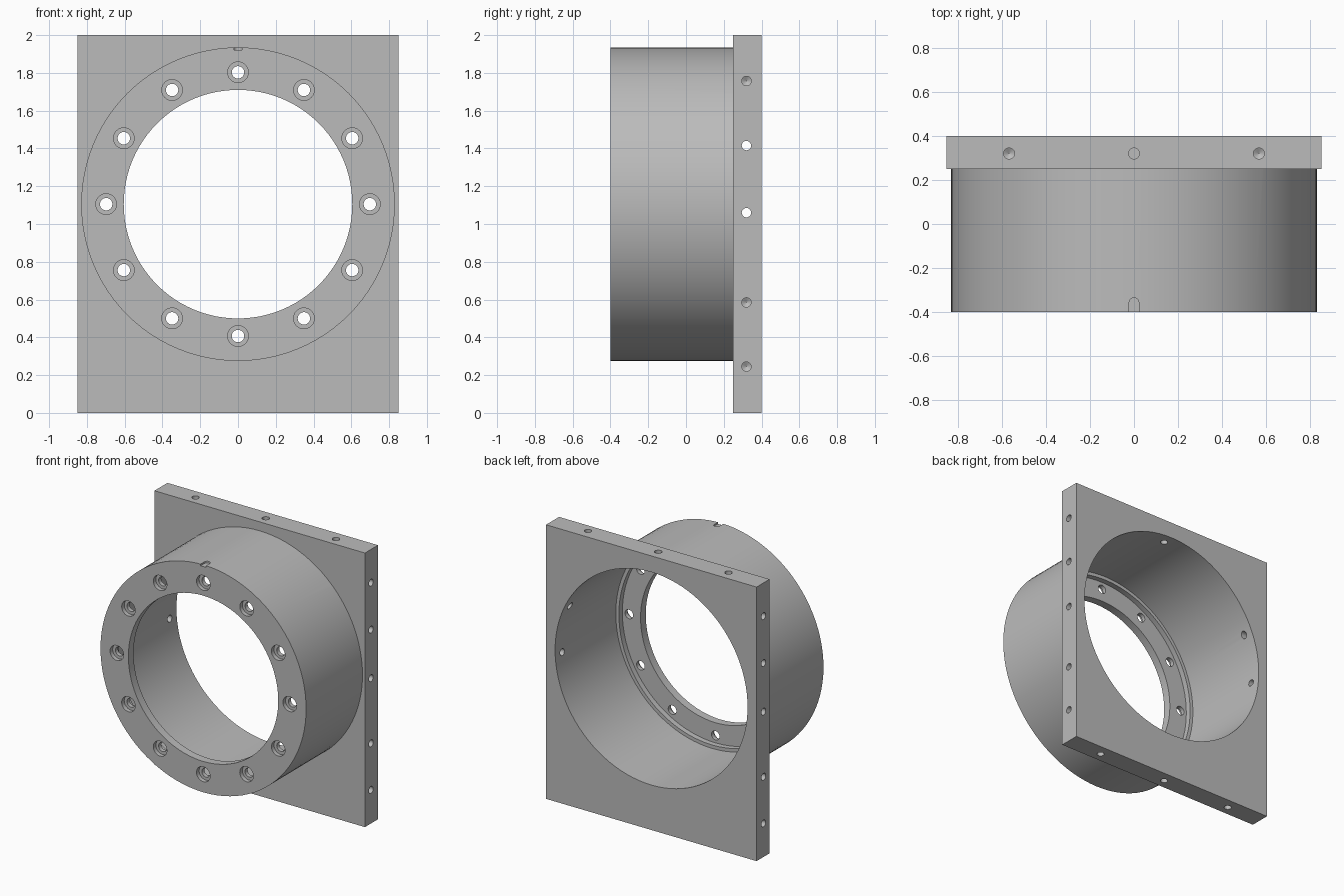
import bpy, bmesh
from math import pi, cos, sin, radians
from mathutils import Matrix, Vector

cube = bpy.data.objects.get("Cube")
if cube:
    bpy.data.objects.remove(cube)

# One grey metal for the whole housing
metal = bpy.data.materials.new("grey metal")
metal.use_nodes = True
grey = (0.5, 0.5, 0.5, 1)
metal.diffuse_color = grey
metal.node_tree.nodes["Principled BSDF"].inputs["Base Color"].default_value = grey

AXIS_Z = 1.105      # height of the barrel axis
HOLE_Y = 0.32       # depth of the edge holes in the plate


def lathe(bm, profile, origin, direction, segments):
    """Closed solid turned from (radius, distance) pairs along a direction."""
    turn = Vector(direction).to_track_quat('Z', 'Y').to_matrix().to_4x4()
    place = Matrix.Translation(origin) @ turn
    rings = [[bm.verts.new(place @ Vector((r * cos(2 * pi * i / segments),
                                           r * sin(2 * pi * i / segments), d)))
              for i in range(segments)] for r, d in profile]
    for a, b in zip(rings, rings[1:]):
        for i in range(segments):
            j = (i + 1) % segments
            bm.faces.new((a[i], a[j], b[j], b[i]))
    bm.faces.new(rings[0][::-1])
    bm.faces.new(rings[-1])


def make_object(name, bm):
    bmesh.ops.recalc_face_normals(bm, faces=bm.faces)
    mesh = bpy.data.meshes.new(name)
    bm.to_mesh(mesh)
    bm.free()
    mesh.materials.append(metal)
    obj = bpy.data.objects.new(name, mesh)
    bpy.context.collection.objects.link(obj)
    return obj


def combine(target, tool, operation):
    """Apply a boolean and discard the tool."""
    tool.hide_render = True
    mod = target.modifiers.new("cut", 'BOOLEAN')
    mod.operation, mod.object, mod.solver = operation, tool, 'EXACT'
    bpy.context.view_layer.objects.active = target
    bpy.ops.object.modifier_apply(modifier=mod.name)
    bpy.data.objects.remove(tool)


# Square mounting plate
bm = bmesh.new()
bmesh.ops.create_cube(bm, size=1, matrix=Matrix.Translation((0, 0.325, 1))
                      @ Matrix.Diagonal((1.7, 0.15, 2, 1)))
housing = make_object("flanged_housing", bm)

# Barrel standing forward of the plate
bm = bmesh.new()
lathe(bm, [(0.83, 0), (0.83, 0.7)], (0, -0.4, AXIS_Z), (0, 1, 0), 96)
combine(housing, make_object("barrel", bm), 'UNION')

# Stepped bore leaving a thin front flange
bm = bmesh.new()
lathe(bm, [(0.605, -0.1), (0.605, 0.06), (0.752, 0.06), (0.752, 0.1),
           (0.777, 0.1), (0.777, 0.9)], (0, -0.4, AXIS_Z), (0, 1, 0), 96)
combine(housing, make_object("bore_cutter", bm), 'DIFFERENCE')

# Counterbored bolt holes in the flange
bm = bmesh.new()
for k in range(12):
    a = radians(30 * k)
    lathe(bm, [(0.055, -0.05), (0.055, 0.03), (0.033, 0.03), (0.033, 0.08)],
          (0.698 * cos(a), -0.4, AXIS_Z + 0.698 * sin(a)), (0, 1, 0), 24)

# Drilled holes around the edges of the plate
drill = [(0.025, -0.05), (0.025, 0.2), (0.001, 0.214)]
for side in (-1, 1):
    for z in (0.245, 0.585, 1.06, 1.415, 1.757):
        lathe(bm, drill, (0.85 * side, HOLE_Y, z), (-side, 0, 0), 20)
for x in (-0.567, 0, 0.567):
    lathe(bm, drill, (x, HOLE_Y, 2), (0, 0, -1), 20)
    lathe(bm, drill, (x, HOLE_Y, 0), (0, 0, 1), 20)

# Round-ended index slot on top of the barrel
outline = [(-0.022, -0.45), (0.022, -0.45)]
outline += [(0.022 * cos(pi * i / 10), -0.357 + 0.022 * sin(pi * i / 10))
            for i in range(11)]
base = bm.faces.new([bm.verts.new((x, y, 1.922)) for x, y in outline])
lifted = bmesh.ops.extrude_face_region(bm, geom=[base], use_keep_orig=True)
bmesh.ops.translate(bm, vec=(0, 0, 0.05),
                    verts=[v for v in lifted["geom"] if isinstance(v, bmesh.types.BMVert)])
combine(housing, make_object("hole_cutter", bm), 'DIFFERENCE')

# Smooth turned surfaces with crisp edges
bpy.ops.object.select_all(action='DESELECT')
housing.select_set(True)
bpy.context.view_layer.objects.active = housing
bpy.ops.object.shade_smooth_by_angle(angle=radians(30))
